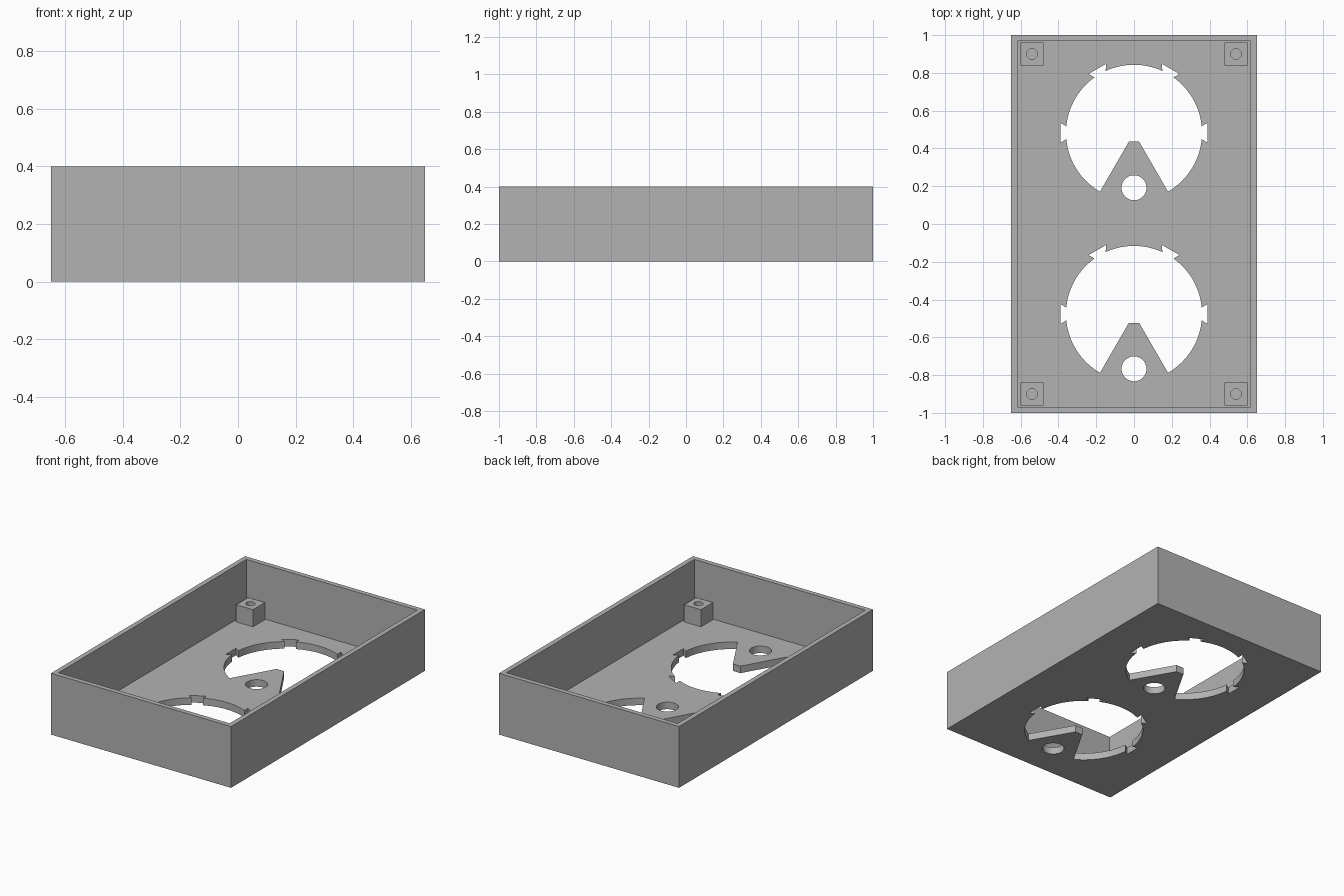
import bpy
import bmesh
from math import cos, sin, tan, radians, degrees, asin
from mathutils import Vector, Matrix

WIDTH, LENGTH, HEIGHT = 1.3, 2.0, 0.4
WALL, FLOOR = 0.032, 0.046
POST_TOP, POST_SIZE = 0.158, 0.122
RADIUS = 0.36

cube = bpy.data.objects.get("Cube")
if cube:
    bpy.data.objects.remove(cube, do_unlink=True)

grey = bpy.data.materials.new("plain grey")
grey.use_nodes = True
colour = (0.45, 0.45, 0.45, 1)
grey.diffuse_color = colour
grey.node_tree.nodes["Principled BSDF"].inputs["Base Color"].default_value = colour


def prism(name, outline, bottom, top):
    """Solid made by extruding a flat outline upwards."""
    bm = bmesh.new()
    base = bm.faces.new([bm.verts.new((x, y, bottom)) for x, y in outline])
    new = bmesh.ops.extrude_face_region(bm, geom=[base])["geom"]
    bmesh.ops.translate(bm, vec=(0, 0, top - bottom),
                        verts=[v for v in new if isinstance(v, bmesh.types.BMVert)])
    bmesh.ops.recalc_face_normals(bm, faces=bm.faces)
    mesh = bpy.data.meshes.new(name)
    bm.to_mesh(mesh)
    bm.free()
    mesh.materials.append(grey)
    obj = bpy.data.objects.new(name, mesh)
    bpy.context.collection.objects.link(obj)
    return obj


def rectangle(w, l, x=0, y=0):
    return [(x + sx * w / 2, y + sy * l / 2)
            for sx, sy in ((-1, -1), (1, -1), (1, 1), (-1, 1))]


def circle(r, x, y, sides=48):
    step = radians(360 / sides)
    return [(x + r * cos(i * step), y + r * sin(i * step)) for i in range(sides)]


def cut(target, cutter):
    """Subtract the cutter and discard it."""
    cutter.hide_render = True
    mod = target.modifiers.new("cut", "BOOLEAN")
    mod.operation, mod.solver, mod.object = "DIFFERENCE", "EXACT", cutter
    activate(target)
    bpy.ops.object.modifier_apply(modifier=mod.name)
    bpy.data.objects.remove(cutter, do_unlink=True)


def activate(obj):
    bpy.ops.object.select_all(action="DESELECT")
    obj.select_set(True)
    bpy.context.view_layer.objects.active = obj


def socket_outline(cy):
    """Round opening with four dovetail notches and a blunt wedge below."""
    neck = degrees(asin(0.034 / RADIUS))
    notches = (0, 60, 120, 180)
    points = []
    for a in range(-60, 241, 3):
        turn = Matrix.Rotation(radians(a), 2)
        if a in notches:
            half = radians(neck)
            inner_x, inner_y = RADIUS * cos(half), RADIUS * sin(half)
            tooth = ((inner_x, -inner_y), (0.39, -0.053), (0.39, 0.053), (inner_x, inner_y))
            points += [turn @ Vector(p) for p in tooth]
        elif all(abs(a - n) > neck for n in notches):
            points.append(turn @ Vector((RADIUS, 0)))
    tip = 0.047
    side = tip * tan(radians(30))
    points += [Vector((-side, -tip)), Vector((side, -tip))]
    return [(p.x, p.y + cy) for p in points]


# Open tray
case = prism("case", rectangle(WIDTH, LENGTH), 0, HEIGHT)
cut(case, prism("cavity", rectangle(WIDTH - 2 * WALL, LENGTH - 2 * WALL), FLOOR, HEIGHT + 0.1))

# Two keyed openings, each with a small round hole in its wedge
for cy in (0.483, -0.476):
    cut(case, prism("socket_cutter", socket_outline(cy), -0.1, 0.2))
    cut(case, prism("hole_cutter", circle(0.066, 0, cy - 0.291), -0.1, 0.2))

# Screw posts in the corners
parts = [case]
for sx, side in ((-1, "right"), (1, "left")):
    for sy, end in ((-1, "front"), (1, "back")):
        x, y = sx * 0.54, sy * 0.9
        post = prism(f"{end}_{side}_post", rectangle(POST_SIZE, POST_SIZE, x, y), FLOOR, POST_TOP)
        cut(post, prism("screw_cutter", circle(0.028, x, y, 32), 0, 0.3))
        parts.append(post)

# Smooth the round cuts, keep the corners crisp
for part in parts:
    activate(part)
    bpy.ops.object.shade_smooth_by_angle(angle=radians(25))
